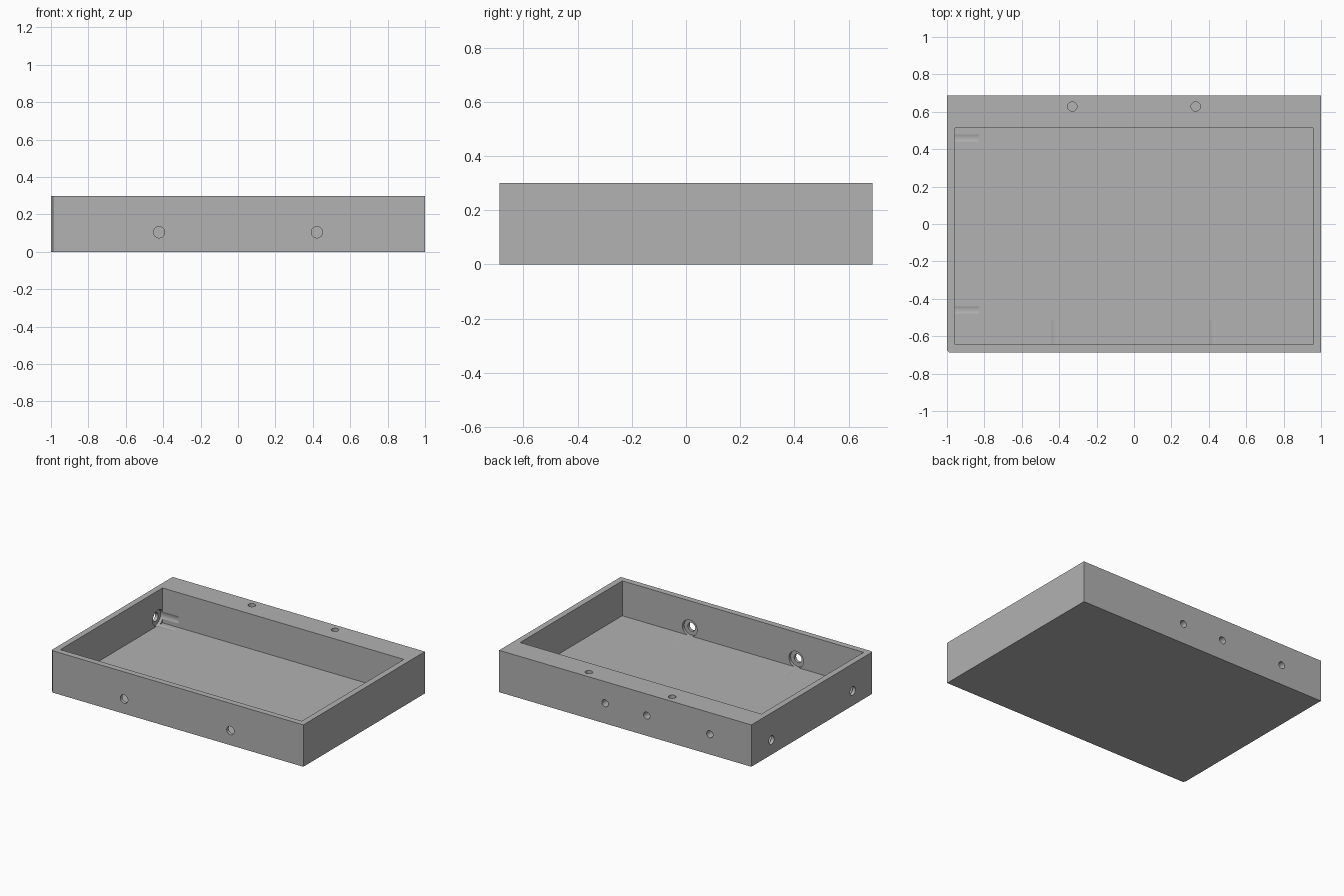
import bpy
import bmesh
from math import radians
from mathutils import Matrix, Vector

if "Cube" in bpy.data.objects:
    bpy.data.objects.remove(bpy.data.objects["Cube"], do_unlink=True)

HALF_Y, HEIGHT, FLOOR = 0.688, 0.3, 0.05
IN_X, IN_FRONT, IN_BACK = 0.957, -0.645, 0.512
CHAMFER = 0.012


def prism(name, outline, z0, z1):
    """Extrude a flat outline from z0 up to z1."""
    bm = bmesh.new()
    face = bm.faces.new([bm.verts.new((x, y, z0)) for x, y in outline])
    top = bmesh.ops.extrude_face_region(bm, geom=[face])["geom"]
    verts = [v for v in top if isinstance(v, bmesh.types.BMVert)]
    bmesh.ops.translate(bm, verts=verts, vec=(0, 0, z1 - z0))
    bmesh.ops.recalc_face_normals(bm, faces=bm.faces)
    return link(name, bm)


def link(name, bm):
    mesh = bpy.data.meshes.new(name)
    bm.to_mesh(mesh)
    bm.free()
    obj = bpy.data.objects.new(name, mesh)
    bpy.context.collection.objects.link(obj)
    return obj


def cut(target, cutter):
    """Subtract the cutter from the target and discard it."""
    cutter.hide_render = True
    mod = target.modifiers.new("cut", "BOOLEAN")
    mod.operation = "DIFFERENCE"
    mod.solver = "EXACT"
    mod.object = cutter
    bpy.context.view_layer.objects.active = target
    bpy.ops.object.modifier_apply(modifier=mod.name)
    bpy.data.objects.remove(cutter, do_unlink=True)


def drill(target, start, end, radius):
    """Bore a round hole between two points."""
    a, b = Vector(start), Vector(end)
    turn = (b - a).to_track_quat("Z", "Y").to_matrix().to_4x4()
    bm = bmesh.new()
    bmesh.ops.create_cone(bm, cap_ends=True, segments=48, radius1=radius,
                          radius2=radius, depth=(b - a).length,
                          matrix=Matrix.Translation((a + b) / 2) @ turn)
    cut(target, link("drill", bm))


# Tray block with one small chamfered corner
tray = prism("tray", [(-1 + CHAMFER, -HALF_Y), (1, -HALF_Y), (1, HALF_Y),
                      (-1, HALF_Y), (-1, -HALF_Y + CHAMFER)], 0, HEIGHT)

# Open recess
cut(tray, prism("recess", [(-IN_X, IN_FRONT), (IN_X, IN_FRONT),
                           (IN_X, IN_BACK), (-IN_X, IN_BACK)], FLOOR, 0.4))

# Counterbored screw holes through the front wall and the right wall
SCREW_Z, SCREW_R, HEAD_R = 0.105, 0.03, 0.058
for side in (-1, 1):
    x, y = side * 0.422, side * 0.46
    drill(tray, (x, -0.8, SCREW_Z), (x, -0.6, SCREW_Z), SCREW_R)
    drill(tray, (x, IN_FRONT - 0.02, SCREW_Z), (x, -0.515, SCREW_Z), HEAD_R)
    drill(tray, (-1.1, y, SCREW_Z), (-0.9, y, SCREW_Z), SCREW_R)
    drill(tray, (-IN_X - 0.02, y, SCREW_Z), (-0.829, y, SCREW_Z), HEAD_R)

# Blind holes in the top of the thick back wall
for x in (-0.33, 0.33):
    drill(tray, (x, 0.628, 0.4), (x, 0.628, 0.2), 0.025)

# Blind holes in the back face
for x in (0.16, -0.17, -0.67):
    drill(tray, (x, 0.8, 0.145), (x, 0.59, 0.145), 0.025)

# Plain grey finish
grey = bpy.data.materials.new("grey")
grey.use_nodes = True
colour = (0.445, 0.445, 0.445, 1)
grey.diffuse_color = colour
grey.node_tree.nodes["Principled BSDF"].inputs["Base Color"].default_value = colour
tray.data.materials.clear()
tray.data.materials.append(grey)
for poly in tray.data.polygons:
    poly.material_index = 0

# Smooth bores, crisp edges
bpy.ops.object.select_all(action="DESELECT")
tray.select_set(True)
bpy.context.view_layer.objects.active = tray
bpy.ops.object.shade_smooth_by_angle(angle=radians(10))
